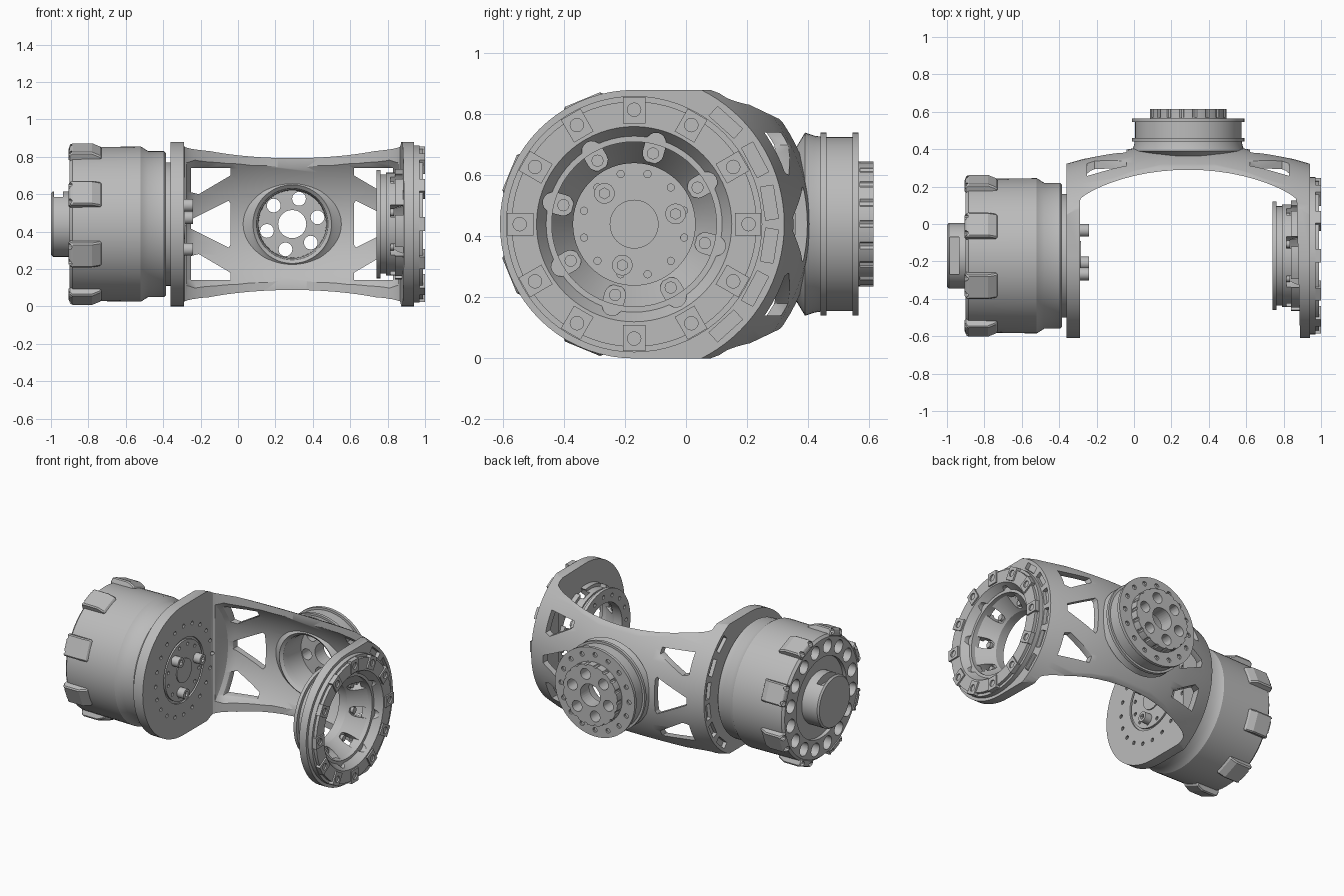
import bpy, bmesh
from math import radians, cos, sin, pi
from mathutils import Matrix, Vector

if "Cube" in bpy.data.objects:
    bpy.data.objects.remove(bpy.data.objects["Cube"])

# One metal colour
metal = bpy.data.materials.new("grey metal")
metal.use_nodes = True
GREY = (0.5, 0.5, 0.5, 1)
metal.diffuse_color = GREY
metal.node_tree.nodes["Principled BSDF"].inputs["Base Color"].default_value = GREY

# Local frames: local x runs along the turning axis
SIDE = Matrix.Translation((0, -0.17, 0.44))
HUB = Matrix.Translation((0.29, 0, 0.44)) @ Matrix.Rotation(pi / 2, 4, 'Z')
WORLD = Matrix.Identity(4)


def merge(bm, piece, frame):
    """Move a finished piece into its frame and add it to bm."""
    bmesh.ops.recalc_face_normals(piece, faces=piece.faces)
    piece.transform(frame)
    mesh = bpy.data.meshes.new("piece")
    piece.to_mesh(mesh)
    piece.free()
    bm.from_mesh(mesh)
    bpy.data.meshes.remove(mesh)


def lathe(bm, frame, profile, closed=False, steps=72):
    piece = bmesh.new()
    vs = [piece.verts.new((t, 0, r)) for t, r in profile]
    pairs = list(zip(vs, vs[1:])) + ([(vs[-1], vs[0])] if closed else [])
    es = [piece.edges.new(p) for p in pairs]
    bmesh.ops.spin(piece, geom=vs + es, cent=(0, 0, 0), axis=(1, 0, 0),
                   angle=2 * pi, steps=steps, use_duplicate=False)
    bmesh.ops.remove_doubles(piece, verts=piece.verts, dist=1e-4)
    merge(bm, piece, frame)


def prism(bm, frame, axis, pts, lo, hi):
    """Extrude an outline from lo to hi along the named axis."""
    place = {'x': lambda p: (lo, p[0], p[1]), 'y': lambda p: (p[0], lo, p[1]),
             'z': lambda p: (p[0], p[1], lo)}[axis]
    piece = bmesh.new()
    face = piece.faces.new([piece.verts.new(place(p)) for p in pts])
    out = bmesh.ops.extrude_face_region(piece, geom=[face])
    step = Vector([hi - lo if a == axis else 0 for a in 'xyz'])
    bmesh.ops.translate(piece, vec=step, verts=[v for v in out["geom"] if isinstance(v, bmesh.types.BMVert)])
    merge(bm, piece, frame)


def rods(bm, frame, count, ring, r, lo, hi, start=0.0, sides=16):
    """Ring of cylinders parallel to the axis."""
    for i in range(count):
        a = radians(start) + 2 * pi * i / count
        at = Matrix.Translation((0, ring * cos(a), ring * sin(a)))
        lathe(bm, frame @ at, [(lo, 0), (lo, r), (hi, r), (hi, 0)], steps=sides)


def blocks(bm, frame, angles, outline, lo, hi):
    """Copies of a (radial, tangential) outline turned around the axis."""
    for a in angles:
        prism(bm, frame @ Matrix.Rotation(radians(a), 4, 'X'), 'x', outline, lo, hi)


def box(r0, r1, half):
    return [(r0, -half), (r1, -half), (r1, half), (r0, half)]


def finish(name, bm):
    mesh = bpy.data.meshes.new(name)
    bm.to_mesh(mesh)
    bm.free()
    mesh.materials.append(metal)
    ob = bpy.data.objects.new(name, mesh)
    bpy.context.collection.objects.link(ob)
    return ob


def bake(ob):
    deps = bpy.context.evaluated_depsgraph_get()
    ob.data = bpy.data.meshes.new_from_object(ob.evaluated_get(deps))
    ob.modifiers.clear()


def cut(ob, bm, mode='DIFFERENCE'):
    tool = finish("cutter", bm)
    tool.hide_render = True
    mod = ob.modifiers.new("cut", 'BOOLEAN')
    mod.object, mod.operation, mod.solver = tool, mode, 'EXACT'
    bake(ob)
    bpy.data.objects.remove(tool)


def smooth(ob):
    bpy.ops.object.select_all(action='DESELECT')
    ob.select_set(True)
    bpy.context.view_layer.objects.active = ob
    bpy.ops.object.shade_smooth_by_angle(angle=radians(32))


# Fork: arch seen from above, trimmed to its side outline and a turned skin
MID = 0.29
bm = bmesh.new()
inner = [(0.58 * sin(a), 0.13 + 0.16 * cos(a) ** 1.6) for a in [pi / 2 * i / 12 for i in range(12)]]
right = inner + [(0.58, 0.12), (0.6, -0.7), (0.65, -0.7), (0.65, 0.5)]
left = [(0.58, 0.12), (0.58, -0.7), (0.65, -0.7), (0.65, 0.5)]
arch = [(MID + x, y) for x, y in right] + [(MID - x, y) for x, y in reversed(inner[1:] + left)]
prism(bm, WORLD, 'z', arch, -0.1, 1.0)
fork = finish("fork", bm)
bm = bmesh.new()
top = [(0.45, 0.735), (0.35, 0.745), (0.305, 0.785), (0.2, 0.835), (0.08, 0.88)]
nose = [(-0.17 - 0.44 * sin(a), 0.44 + 0.44 * cos(a)) for a in [pi * i / 36 for i in range(37)]]
prism(bm, WORLD, 'x', top + nose + [(y, 0.88 - z) for y, z in reversed(top)], -1, 1.5)
cut(fork, bm, 'INTERSECT')
skin = [(0.7, 0.485), (0.65, 0.492), (0.57, 0.515), (0.4, 0.555), (0.29, 0.575), (0.14, 0.59)]
bm = bmesh.new()
path = [(MID - x, r) for x, r in skin] + [(MID + x, r) for x, r in reversed(skin)]
lathe(bm, SIDE, [(path[0][0], 0)] + path + [(path[-1][0], 0)], steps=96)
cut(fork, bm, 'INTERSECT')
bm = bmesh.new()
hollow = [(0.565, 0.455), (0.52, 0.485)] + [(x, r - 0.04) for x, r in skin[3:]]
path = [(MID - x, r) for x, r in hollow] + [(MID + x, r) for x, r in reversed(hollow)]
lathe(bm, SIDE, [(path[0][0], 0)] + path + [(path[-1][0], 0)], steps=96)
cut(fork, bm)

# Fork openings: truss windows, hub bore, ring bore, rim pockets
bm = bmesh.new()
corner = [(0.54, 0.3), (0.33, 0.3), (0.33, 0.26), (0.5, 0.16), (0.54, 0.17)]
middle = [(0.33, 0.11), (0.34, 0.125), (0.54, 0.025), (0.54, -0.025), (0.34, -0.125), (0.33, -0.11)]
for sx in (1, -1):
    for pts in (corner, [(x, -z) for x, z in corner], middle):
        prism(bm, WORLD, 'y', [(MID + sx * x, 0.44 + z) for x, z in pts], 0.05, 0.6)
lathe(bm, HUB, [(0.1, 0), (0.1, 0.2), (0.6, 0.2), (0.6, 0)])
lathe(bm, SIDE, [(0.8, 0), (0.8, 0.27), (1.2, 0.27), (1.2, 0)])
for lo, hi in ((-0.5, -0.335), (0.915, 1.1)):
    blocks(bm, SIDE, (-48, -28, -9, 9, 28, 48), box(0.428, 0.47, 0.055), lo, hi)
cut(fork, bm)
bm = bmesh.new()
rods(bm, SIDE, 20, 0.3, 0.013, -0.31, -0.2, sides=10)
rods(bm, SIDE, 12, 0.17, 0.012, -0.31, -0.2, start=15, sides=10)
lathe(bm, SIDE, [(-0.302, 0.2), (-0.302, 0.215), (-0.2, 0.215), (-0.2, 0.2)], closed=True)
cut(fork, bm)
bev = fork.modifiers.new("round", 'BEVEL')
bev.width, bev.segments, bev.angle_limit = 0.006, 1, radians(50)
bake(fork)
smooth(fork)

# Drive pins and centre cap on the inside of the left plate
bm = bmesh.new()
rods(bm, SIDE, 3, 0.14, 0.034, -0.31, -0.24, start=14)
pins = finish("drive_pins", bm)
bm = bmesh.new()
rods(bm, SIDE, 3, 0.14, 0.018, -0.262, -0.2, start=14, sides=6)
cut(pins, bm)
smooth(pins)
bm = bmesh.new()
lathe(bm, SIDE, [(-0.3, 0), (-0.3, 0.08), (-0.283, 0.08), (-0.283, 0)])
smooth(finish("centre_cap", bm))

# Motor housing with a ring of holes in its end
bm = bmesh.new()
lathe(bm, SIDE, [(-0.875, 0), (-0.875, 0.27), (-0.9, 0.27), (-0.9, 0.395), (-0.885, 0.41),
                 (-0.52, 0.415), (-0.48, 0.39), (-0.395, 0.39), (-0.385, 0.38),
                 (-0.385, 0.33), (-0.355, 0.33), (-0.355, 0)])
motor = finish("motor_housing", bm)
bm = bmesh.new()
rods(bm, SIDE, 16, 0.335, 0.045, -1, -0.84, start=11.25)
cut(motor, bm)
smooth(motor)

# Clamp pads around the motor end
bm = bmesh.new()
pad = [(-0.905, 0.39), (-0.905, 0.425), (-0.89, 0.442), (-0.78, 0.442), (-0.73, 0.42), (-0.73, 0.39)]
for i in range(8):
    turn = Matrix.Rotation(radians(22.5 + 45 * i), 4, 'X')
    prism(bm, SIDE @ turn, 'y', pad, -0.07, 0.07)
pads = finish("clamp_pads", bm)
bev = pads.modifiers.new("round", 'BEVEL')
bev.width, bev.segments = 0.008, 1
bake(pads)
bm = bmesh.new()
for side in (-6.4, 6.4):
    rods(bm, SIDE, 8, 0.425, 0.018, -1, -0.87, start=22.5 + side, sides=10)
cut(pads, bm)

# Cable stub with a slot on top
bm = bmesh.new()
lathe(bm, SIDE, [(-0.87, 0), (-0.87, 0.175), (-0.99, 0.175), (-1, 0.165), (-1, 0)])
stub = finish("cable_stub", bm)
bm = bmesh.new()
blocks(bm, SIDE, [90], box(0.12, 0.3, 0.1), -0.985, -0.935)
cut(stub, bm)
smooth(stub)

# Rear hub
bm = bmesh.new()
lathe(bm, HUB, [(0.52, 0), (0.52, 0.18), (0.38, 0.182), (0.345, 0.192), (0.33, 0.21), (0.345, 0.225),
                (0.39, 0.3), (0.42, 0.29), (0.44, 0.287), (0.44, 0.3), (0.46, 0.3), (0.46, 0.285),
                (0.545, 0.285), (0.545, 0.3), (0.565, 0.3), (0.565, 0.205), (0.615, 0.205), (0.615, 0)])
hub = finish("rear_hub", bm)
bm = bmesh.new()
rods(bm, HUB, 1, 0, 0.075, 0.45, 0.7, sides=32)
rods(bm, HUB, 6, 0.14, 0.037, 0.45, 0.7, start=45)
rods(bm, HUB, 16, 0.255, 0.016, 0.55, 0.7, sides=10)
rods(bm, HUB, 18, 0.21, 0.014, 0.57, 0.7, sides=8)
cut(hub, bm)
smooth(hub)

# Right bearing ring: funnel inside, stepped drum outside
bm = bmesh.new()
lathe(bm, SIDE, [(0.74, 0.2), (0.74, 0.29), (0.762, 0.29), (0.762, 0.265), (0.79, 0.265), (0.79, 0.275),
                 (0.84, 0.275), (0.84, 0.295), (0.93, 0.295), (0.93, 0.42), (0.97, 0.42),
                 (0.97, 0.402), (0.99, 0.402), (0.99, 0.32), (0.8, 0.2)], closed=True)
ring = finish("bearing_ring", bm)
bm = bmesh.new()
arc = [pi / 2 + pi * i / 8 for i in range(9)]
slot = [(0.24 + 0.034 * cos(a), 0.034 * sin(a)) for a in arc] + \
       [(0.275 - 0.034 * cos(a), -0.034 * sin(a)) for a in arc]
blocks(bm, SIDE, [30 + 45 * i for i in range(8)], slot, 0.815, 1.2)
rods(bm, SIDE, 16, 0.245, 0.013, 0.6, 0.765, sides=10)
cut(ring, bm)
smooth(ring)

# Bolt tabs with sockets, and funnel screws
bm = bmesh.new()
blocks(bm, SIDE, range(0, 360, 30), box(0.33, 0.416, 0.037), 0.95, 1.0)
tabs = finish("bolt_tabs", bm)
bm = bmesh.new()
rods(bm, SIDE, 12, 0.375, 0.022, 0.975, 1.1)
cut(tabs, bm)
smooth(tabs)
bm = bmesh.new()
rods(bm, SIDE, 8, 0.24, 0.02, 0.81, 0.835, start=30, sides=12)
smooth(finish("funnel_screws", bm))
